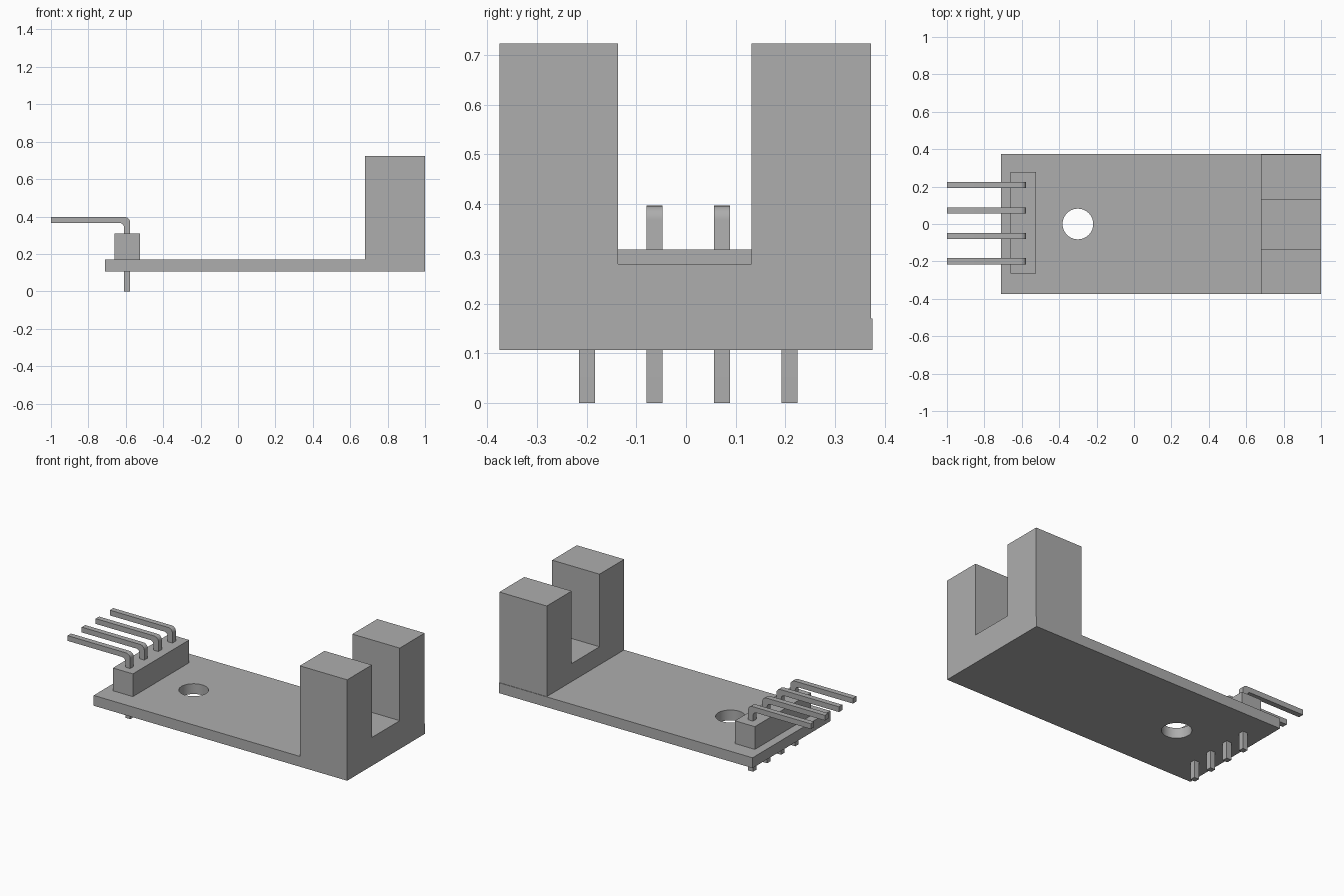
import bpy, bmesh, math
from mathutils import Vector

if "Cube" in bpy.data.objects:
    bpy.data.objects.remove(bpy.data.objects["Cube"], do_unlink=True)

grey = bpy.data.materials.new("plain grey")
grey.use_nodes = True
colour = (0.42, 0.42, 0.42, 1)
grey.diffuse_color = colour
grey.node_tree.nodes["Principled BSDF"].inputs["Base Color"].default_value = colour


def prism(name, points, start, end, axis):
    """Extrude a closed profile along x (profile is y, z) or y (profile is x, z)."""
    def place(p, d):
        return (d, p[0], p[1]) if axis == "x" else (p[0], d, p[1])
    bm = bmesh.new()
    face = bm.faces.new([bm.verts.new(place(p, start)) for p in points])
    made = bmesh.ops.extrude_face_region(bm, geom=[face])["geom"]
    shift = Vector(place((0, 0), end - start))
    bmesh.ops.translate(bm, vec=shift, verts=[g for g in made if isinstance(g, bmesh.types.BMVert)])
    bmesh.ops.recalc_face_normals(bm, faces=bm.faces)
    mesh = bpy.data.meshes.new(name)
    bm.to_mesh(mesh)
    bm.free()
    mesh.materials.append(grey)
    obj = bpy.data.objects.new(name, mesh)
    bpy.context.collection.objects.link(obj)
    return obj


def rect(a0, a1, z0, z1):
    return [(a0, z0), (a1, z0), (a1, z1), (a0, z1)]


def arc(cx, cz, r, a0, a1, steps=6):
    angles = [math.radians(a0 + (a1 - a0) * i / steps) for i in range(steps + 1)]
    return [(cx + r * math.cos(a), cz + r * math.sin(a)) for a in angles]


def smooth(obj):
    bpy.ops.object.select_all(action="DESELECT")
    obj.select_set(True)
    bpy.context.view_layer.objects.active = obj
    bpy.ops.object.shade_smooth_by_angle(angle=math.radians(30))


BOTTOM, TOP = 0.107, 0.17

# Circuit board with a round mounting hole
board = prism("circuit_board", rect(-0.712, 1.0, BOTTOM, TOP), -0.375, 0.375, "y")
bpy.ops.mesh.primitive_cylinder_add(vertices=48, radius=0.082, depth=0.4, location=(-0.3, 0, 0.14))
cutter = bpy.context.object
cutter.hide_render = True
cutter.data.materials.append(grey)
cut = board.modifiers.new("hole", "BOOLEAN")
cut.operation = "DIFFERENCE"
cut.solver = "EXACT"
cut.object = cutter
bpy.context.view_layer.objects.active = board
bpy.ops.object.modifier_apply(modifier=cut.name)
bpy.data.objects.remove(cutter, do_unlink=True)
smooth(board)

# Slotted sensor: a U-shaped block
low, high, floor = -0.137, 0.132, 0.28
prism("slot_sensor", [(-0.375, TOP), (0.372, TOP), (0.372, 0.723), (high, 0.723),
                      (high, floor), (low, floor), (low, 0.723), (-0.375, 0.723)],
      0.68, 1.0, "x")

# Header block that holds the pins
prism("pin_header", rect(-0.66, -0.525, TOP, 0.309), -0.264, 0.278, "y")

# Bent pins pointing past the board edge, with tails below it
inner, outer, under, over = -0.61, -0.577, 0.365, 0.397
r_out, r_in = 0.028, 0.022
profile = [(inner, 0), (outer, 0)]
profile += arc(outer - r_out, over - r_out, r_out, 0, 90)
profile += [(-1.0, over), (-1.0, under)]
profile += arc(inner - r_in, under - r_in, r_in, 90, 0)
for i in range(4):
    y = -0.199 + i * 0.1357
    smooth(prism(f"bent_pin_{i + 1}", profile, y - 0.0165, y + 0.0165, "y"))
